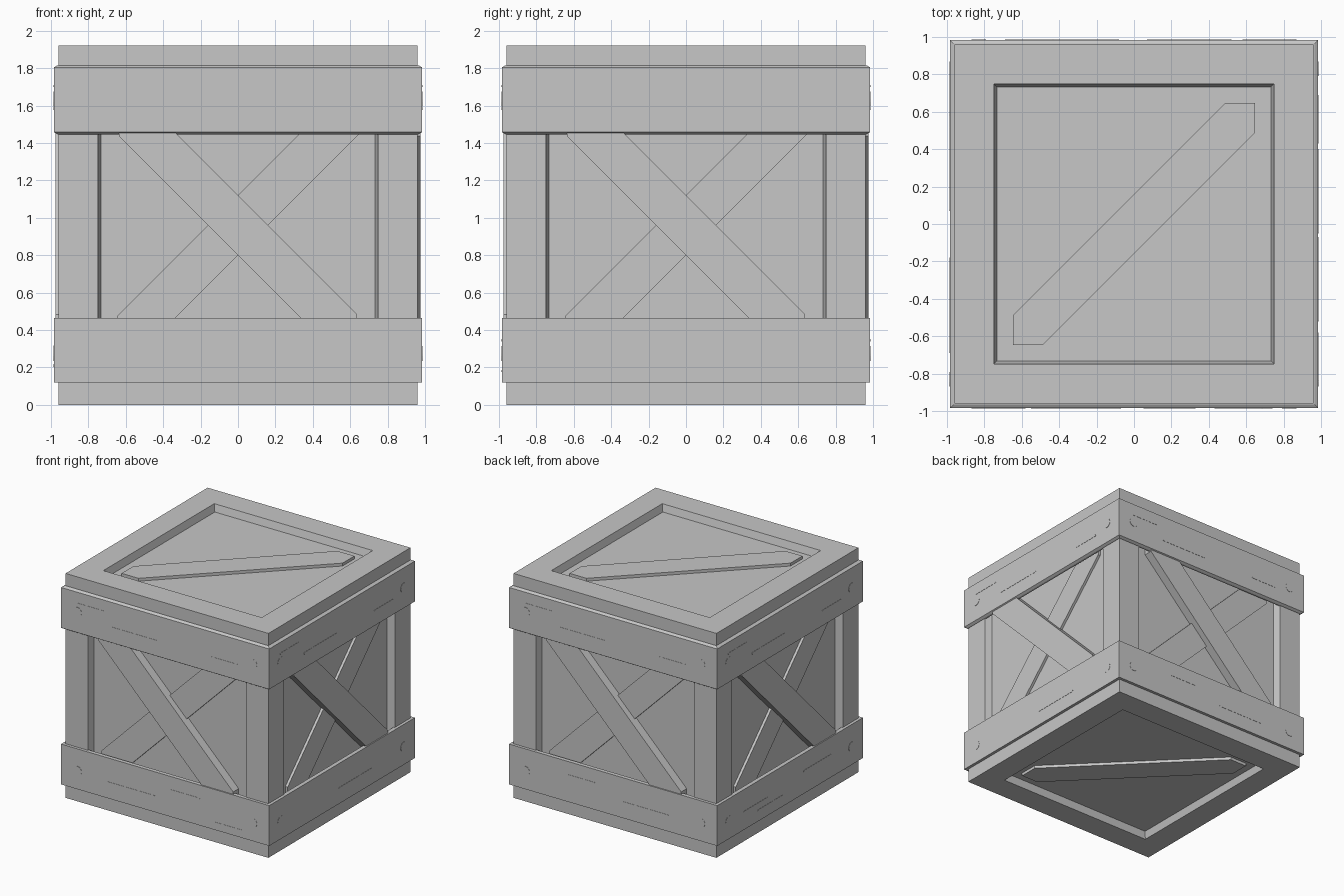
import bpy, bmesh
from math import pi, cos, sin
from mathutils import Matrix, Vector

if "Cube" in bpy.data.objects:
    bpy.data.objects.remove(bpy.data.objects["Cube"])

grey = bpy.data.materials.new("plain_grey")
grey.use_nodes = True
grey.diffuse_color = (0.57, 0.57, 0.57, 1)
grey.node_tree.nodes["Principled BSDF"].inputs["Base Color"].default_value = grey.diffuse_color

HALF = 0.96      # half size of the box
BAND = 0.985     # half width of the bands
FLOOR = 0.90     # distance of the sunken panels from the centre
MID = Vector((0, 0, HALF))


def finish(name, bm):
    bmesh.ops.recalc_face_normals(bm, faces=bm.faces)
    mesh = bpy.data.meshes.new(name)
    bm.to_mesh(mesh)
    bm.free()
    mesh.materials.append(grey)
    obj = bpy.data.objects.new(name, mesh)
    bpy.context.collection.objects.link(obj)


def plate(bm, outline, frame, low, high):
    """Extrude a flat outline between two distances along the frame's normal."""
    bottom = [bm.verts.new(frame @ Vector((u, v, low))) for u, v in outline]
    top = [bm.verts.new(frame @ Vector((u, v, high))) for u, v in outline]
    bm.faces.new(bottom)
    bm.faces.new(top)
    n = len(outline)
    for i in range(n):
        j = (i + 1) % n
        bm.faces.new((bottom[i], bottom[j], top[j], top[i]))


def diagonal(limit, width, flip=1):
    """Corner to corner strip, cut to a square."""
    a, b = limit, limit - width
    return [(flip * u, v) for u, v in
            ((-a, -a), (-b, -a), (a, b), (a, a), (b, a), (-a, -b))]


def slot(u0, u1, v, r):
    return [(u0, v), (u0 + r, v - r), (u1 - r, v - r),
            (u1, v), (u1 - r, v + r), (u0 + r, v + r)]


def disc(u, v, r, n=16):
    return [(u + r * cos(2 * pi * i / n), v + r * sin(2 * pi * i / n)) for i in range(n)]


# Local frames: u right, v up, normal outward, origin at the box centre
upright = Matrix.Rotation(pi / 2, 4, 'X')
sides = {name: Matrix.Translation(MID) @ Matrix.Rotation(k * pi / 2, 4, 'Z') @ upright
         for k, name in enumerate(("front", "left", "back", "right"))}
ends = {"top": Matrix.Translation(MID),
        "bottom": Matrix.Translation(MID) @ Matrix.Rotation(pi, 4, 'X')}

# Box with a sunken, slope-walled panel on every face
bm = bmesh.new()
bmesh.ops.create_cube(bm, size=2 * HALF, matrix=Matrix.Translation(MID))
panels = list(bm.faces)
bmesh.ops.inset_individual(bm, faces=panels, thickness=0.2975, depth=0)
bmesh.ops.inset_individual(bm, faces=panels, thickness=0.0255, depth=FLOOR - HALF)
finish("box_frame", bm)


# Bands around the box
def band(name, z0, z1, chamfer):
    bm = bmesh.new()
    inner = 0.95
    edge = BAND - chamfer * 1.6
    profile = [(inner, z0), (edge, z0), (BAND, z0 + chamfer),
               (BAND, z1 - chamfer), (edge, z1), (inner, z1)]
    if not chamfer:
        profile = [(inner, z0), (BAND, z0), (BAND, z1), (inner, z1)]
    rings = [[bm.verts.new((sx * r, sy * r, z))
              for sx, sy in ((-1, -1), (1, -1), (1, 1), (-1, 1))] for r, z in profile]
    for i, ring in enumerate(rings):
        after = rings[(i + 1) % len(rings)]
        for j in range(4):
            k = (j + 1) % 4
            bm.faces.new((ring[j], ring[k], after[k], after[j]))
    finish(name, bm)


band("lower_band", 0.118, 0.463, 0)
band("upper_band", 1.446, 1.815, 0.012)

# Crossed braces on the sides, single braces on the ends
for name, frame in sides.items():
    bm = bmesh.new()
    plate(bm, diagonal(0.637, 0.16, -1), frame, FLOOR - 0.01, 0.975)
    finish(name + "_main_brace", bm)
    bm = bmesh.new()
    plate(bm, diagonal(0.645, 0.16), frame, FLOOR - 0.01, FLOOR + 0.022)
    finish(name + "_cross_brace", bm)
for name, frame in ends.items():
    bm = bmesh.new()
    plate(bm, diagonal(0.648, 0.16), frame, FLOOR - 0.01, FLOOR + 0.025)
    finish(name + "_brace", bm)

# Nail heads and wood grain marks on the bands
upper_marks = [(-0.84, -0.58, 0.745, 0.006), (-0.52, -0.07, 0.625, 0.008), (0.43, 0.69, 0.625, 0.007)]
lower_marks = {
    "front": [(-0.55, -0.09, -0.71, 0.01), (0.05, 0.33, -0.615, 0.007), (0.46, 0.74, -0.78, 0.006)],
    "left": [(-0.05, 0.40, -0.71, 0.007)],
    "back": [(-0.44, -0.17, -0.615, 0.007), (0.08, 0.53, -0.71, 0.01)],
    "right": [(-0.63, -0.27, -0.69, 0.007), (-0.44, -0.08, -0.75, 0.007), (0.18, 0.58, -0.65, 0.007)],
}
for name, frame in sides.items():
    bm = bmesh.new()
    for u in (-0.83, 0.83):
        for v in (-0.685, 0.675):
            plate(bm, disc(u, v, 0.04), frame, BAND - 0.002, BAND + 0.002)
    finish(name + "_nail_heads", bm)
    bm = bmesh.new()
    for mark in upper_marks + lower_marks[name]:
        plate(bm, slot(*mark), frame, BAND - 0.002, BAND + 0.002)
    finish(name + "_grain_marks", bm)
